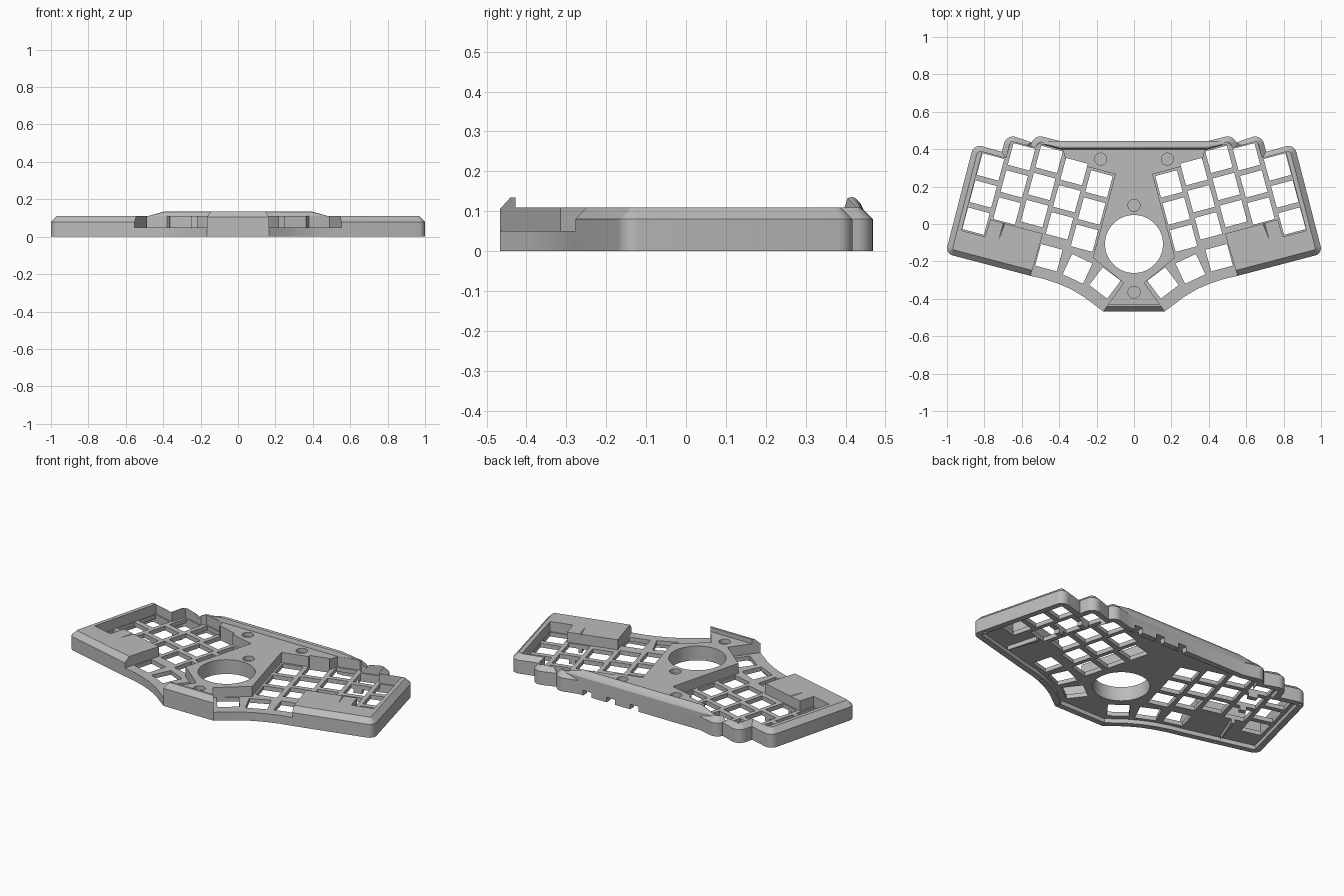
import bpy
import bmesh
import math
from mathutils import Vector, Matrix

if "Cube" in bpy.data.objects:
    bpy.data.objects.remove(bpy.data.objects["Cube"], do_unlink=True)

grey = bpy.data.materials.new("case_grey")
grey.use_nodes = True
grey.diffuse_color = (0.5, 0.5, 0.5, 1)
grey.node_tree.nodes["Principled BSDF"].inputs["Base Color"].default_value = (0.5, 0.5, 0.5, 1)

TILT = math.radians(15)
TOP, SHOULDER, FLOOR, CEILING = 0.11, 0.08, 0.05, 0.025


def fillet(corners, steps=7):
    """Round each (x, y, radius) corner of an open path."""
    path = []
    for i, (x, y, r) in enumerate(corners):
        p = Vector((x, y))
        if r == 0:
            path.append(p)
            continue
        a = (Vector(corners[i - 1][:2]) - p).normalized()
        b = (Vector(corners[i + 1][:2]) - p).normalized()
        half = a.angle(b) / 2
        centre = p + (a + b).normalized() * r / math.sin(half)
        start = p + a * r / math.tan(half) - centre
        turn = start.angle_signed(p + b * r / math.tan(half) - centre)
        for k in range(steps + 1):
            path.append(centre + Matrix.Rotation(-turn * k / steps, 2) @ start)
    return path


def inward(path, d):
    """Mitred inward offset of a clockwise closed path."""
    result = []
    for i, p in enumerate(path):
        e1 = (p - path[i - 1]).normalized()
        e2 = (path[(i + 1) % len(path)] - p).normalized()
        n1, n2 = Vector((e1.y, -e1.x)), Vector((e2.y, -e2.x))
        result.append(p + (n1 + n2) * d / (1 + n1.dot(n2)))
    return result


def loft(bm, rings):
    """Closed solid through rings of 3D points."""
    loops = [[bm.verts.new(p) for p in ring] for ring in rings]
    bm.faces.new(loops[0])
    bm.faces.new(loops[-1][::-1])
    n = len(loops[0])
    for low, high in zip(loops, loops[1:]):
        for i in range(n):
            j = (i + 1) % n
            bm.faces.new((low[i], high[i], high[j], low[j]))


def prism(bm, path, z0, z1):
    loft(bm, [[(p[0], p[1], z) for p in path] for z in (z0, z1)])


def disc(x, y, r, n):
    return [(x + r * math.cos(math.tau * k / n), y + r * math.sin(math.tau * k / n)) for k in range(n)]


def finish(bm, name):
    bmesh.ops.recalc_face_normals(bm, faces=bm.faces)
    mesh = bpy.data.meshes.new(name)
    bm.to_mesh(mesh)
    bm.free()
    mesh.materials.append(grey)
    obj = bpy.data.objects.new(name, mesh)
    bpy.context.collection.objects.link(obj)
    return obj


def smooth(obj):
    bpy.ops.object.select_all(action='DESELECT')
    obj.select_set(True)
    bpy.context.view_layer.objects.active = obj
    bpy.ops.object.shade_smooth_by_angle(angle=math.radians(25))


def cut(target, shapes, name):
    """Subtract a list of (path, z0, z1) prisms from the target."""
    bm = bmesh.new()
    for path, z0, z1 in shapes:
        prism(bm, path, z0, z1)
    cutter = finish(bm, name)
    cutter.hide_render = True
    mod = target.modifiers.new(name, 'BOOLEAN')
    mod.operation = 'DIFFERENCE'
    mod.solver = 'EXACT'
    mod.object = cutter
    bpy.context.view_layer.objects.active = target
    bpy.ops.object.modifier_apply(modifier=mod.name)
    bpy.data.objects.remove(cutter, do_unlink=True)


def both(path):
    return [path, [(-p[0], p[1]) for p in path]]


# Case body: scalloped outline with a sloped shoulder
half = fillet([(0.40, 0.445, 0), (0.535, 0.479, 0.05), (0.547, 0.436, 0),
               (0.682, 0.483, 0.05), (0.706, 0.386, 0), (0.857, 0.428, 0.045),
               (1.008, -0.158, 0.04), (0.55, -0.278, 0), (0.48, -0.294, 0),
               (0.41, -0.317, 0), (0.34, -0.347, 0), (0.27, -0.388, 0), (0.165, -0.467, 0)])
outline = half + [Vector((-p.x, p.y)) for p in reversed(half)]
bm = bmesh.new()
loft(bm, [[(p.x, p.y, z) for p in ring] for ring, z in
          ((outline, 0), (outline, SHOULDER), (inward(outline, 0.03), TOP))])
case = finish(bm, "case_body")

# Sunken key wells, open at the thumb edge
well = [(0.10, 0.266), (0.365, 0.337), (0.379, 0.395), (0.507, 0.429), (0.529, 0.408),
        (0.657, 0.442), (0.684, 0.352), (0.812, 0.386), (0.922, -0.035), (0.796, -0.068),
        (0.769, 0.024), (0.487, -0.052), (0.555, -0.285), (0.567, -0.33), (0.3, -0.55),
        (0.195, -0.508), (0.165, -0.467), (0.055, -0.315), (0.22, -0.18), (0.155, 0.06)]
cut(case, [(p, FLOOR, 0.3) for p in both(well)], "well_cutter")

# Hollow underside inside a rim
cut(case, [(inward(outline, 0.035), -0.1, CEILING)], "underside_cutter")

# Square key openings: five staggered columns and three thumb keys
keys = []
across = Vector((math.cos(TILT), math.sin(TILT)))
up = Vector((-across.y, across.x))
for col, stagger in enumerate((0, 0.029, 0.058, 0.033, -0.062)):
    for row in range(3):
        keys.append((Vector((0.187, 0.214)) + across * 0.146 * col + up * (stagger - 0.15 * row), TILT))
for x, y, deg in ((0.455, -0.18, 15), (0.302, -0.24, 25), (0.155, -0.315, 37)):
    keys.append((Vector((x, y)), math.radians(deg)))
openings = []
for centre, angle in keys:
    turn = Matrix.Rotation(angle, 2)
    square = [centre + turn @ Vector((sx, sy)) * 0.06 for sx, sy in ((-1, -1), (1, -1), (1, 1), (-1, 1))]
    openings += [(p, -0.1, 0.3) for p in both(square)]
cut(case, openings, "key_cutter")

# Round centre opening and shallow round sockets
cut(case, [(disc(0, -0.107, 0.155, 64), -0.1, 0.3)], "ball_cutter")
cut(case, [(disc(x, y, 0.032, 32), 0.085, 0.3) for x, y in
           ((0.178, 0.347), (-0.178, 0.347), (0, 0.1), (0, -0.365))], "socket_cutter")

# Port notches in the back rim and screw holes under the rim
cut(case, [([(x - 0.028, 0.38), (x + 0.028, 0.38), (x + 0.028, 0.5), (x - 0.028, 0.5)], -0.1, 0.03)
           for x in (0.03, 0.185, 0.34)], "port_cutter")
screws = [p for x, y in ((0.84, 0.395), (0.965, -0.1), (0.75, -0.209), (0.4, -0.302), (0.16, -0.447))
          for p in both(disc(x, y, 0.008, 12))]
cut(case, [(p, -0.1, 0.02) for p in screws], "screw_cutter")
smooth(case)

# Raised front lip, following the splayed sides of the centre
bm = bmesh.new()
profile = [(-0.467, 0.07), (-0.467, 0.105), (-0.44, 0.135), (-0.427, 0.135), (-0.427, 0.07)]
loft(bm, [[(s * (0.165 - 0.724 * (y + 0.467)), y, z) for y, z in profile] for s in (-1, 1)])
smooth(finish(bm, "front_lip"))

# Rounded ridge along the back, tapering at its ends
bm = bmesh.new()
ridge = [(0.398, 0.07), (0.398, 0.11), (0.405, 0.133), (0.415, 0.136),
         (0.425, 0.133), (0.436, 0.122), (0.445, 0.105), (0.445, 0.07)]
tip = [(0.44 + (y - 0.44) * 0.3, min(z, 0.108)) for y, z in ridge]
loft(bm, [[(x, y, z) for y, z in ring] for x, ring in
          ((-0.49, tip), (-0.39, ridge), (0.39, ridge), (0.49, tip))])
smooth(finish(bm, "back_ridge"))
